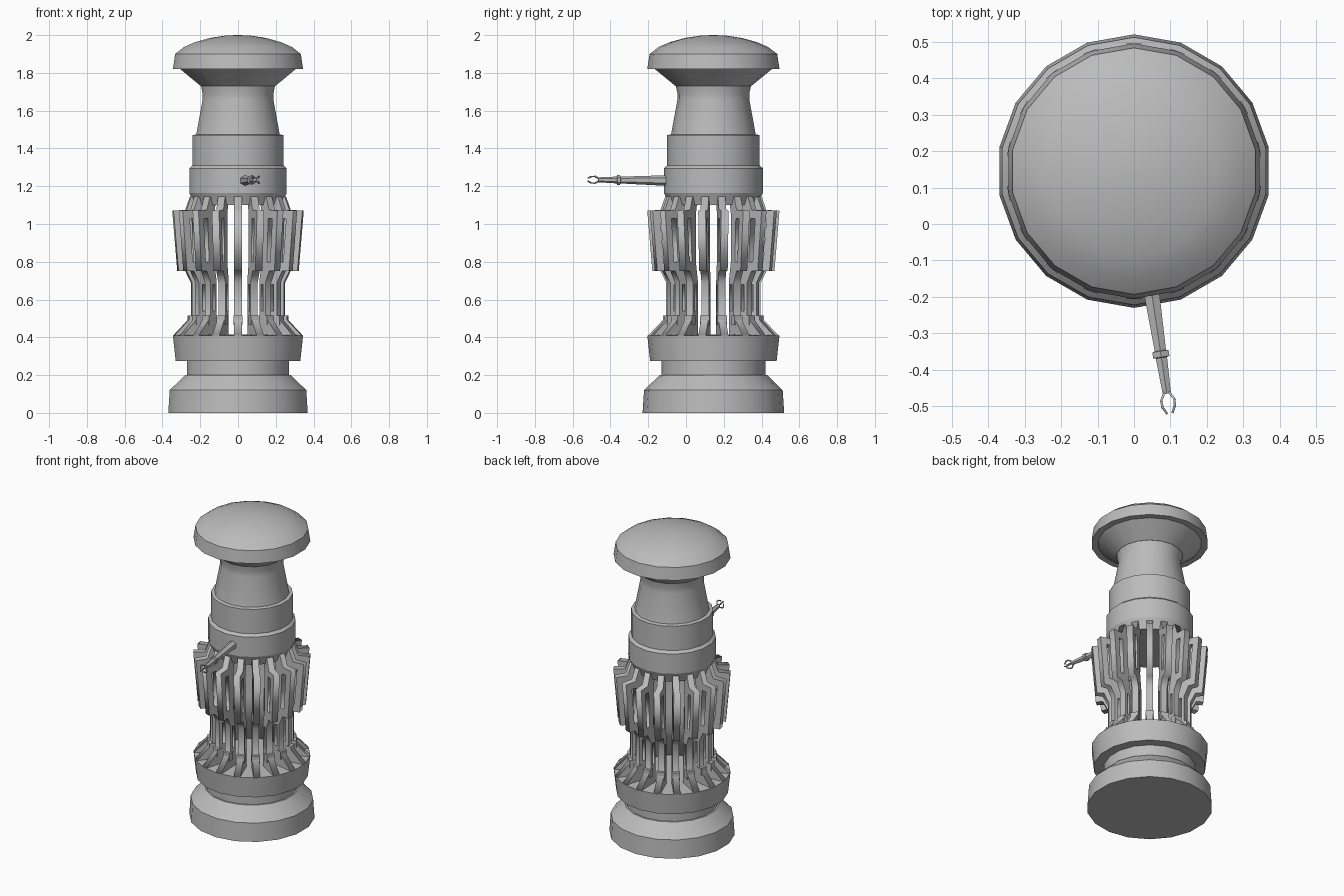
import bpy, bmesh, math
from mathutils import Vector, Matrix

cube = bpy.data.objects.get("Cube")
if cube:
    bpy.data.objects.remove(cube)

SIDES = 18
CENTRE = Vector((0, 0.145, 0))
grey = bpy.data.materials.new("plain grey")
grey.use_nodes = True
grey.diffuse_color = (0.5, 0.5, 0.5, 1)
grey.node_tree.nodes["Principled BSDF"].inputs["Base Color"].default_value = (0.5, 0.5, 0.5, 1)


def finish(name, bm, smooth=False):
    """Turn a bmesh into a named object."""
    bmesh.ops.recalc_face_normals(bm, faces=bm.faces)
    mesh = bpy.data.meshes.new(name)
    bm.to_mesh(mesh)
    bm.free()
    mesh.materials.append(grey)
    ob = bpy.data.objects.new(name, mesh)
    bpy.context.collection.objects.link(ob)
    if smooth:
        bpy.ops.object.select_all(action='DESELECT')
        ob.select_set(True)
        bpy.context.view_layer.objects.active = ob
        bpy.ops.object.shade_smooth_by_angle(angle=math.radians(25))
    return ob


def lathe(bm, profile, sides, matrix):
    """Spin (radius, height) points round the local z axis and close both ends."""
    rings = []
    for r, h in profile:
        rings.append([bm.verts.new(matrix @ Vector((r * math.sin(a), -r * math.cos(a), h)))
                      for a in (math.tau * i / sides for i in range(sides))])
    for lo, hi in zip(rings, rings[1:]):
        for i in range(sides):
            j = (i + 1) % sides
            bm.faces.new((lo[i], lo[j], hi[j], hi[i]))
    bm.faces.new(rings[0][::-1])
    bm.faces.new(rings[-1])


def turned(name, profile):
    bm = bmesh.new()
    lathe(bm, profile, SIDES, Matrix.Translation(CENTRE))
    return finish(name, bm, smooth=True)


# Turned body parts
turned("base_foot", [(.375, 0), (.367, .12), (.285, .2)])
turned("base_waist", [(.275, .19), (.275, .28)])
turned("base_rim", [(.335, .275), (.35, .41), (.25, .415)])
turned("lower_collar", [(.235, 1.1), (.25, 1.14), (.262, 1.165), (.262, 1.295), (.245, 1.31)])
turned("upper_collar", [(.245, 1.3), (.245, 1.47), (.225, 1.475)])
turned("neck", [(.225, 1.47), (.19, 1.66), (.19, 1.69), (.2, 1.735)])
turned("cap", [(.2, 1.73), (.31, 1.82), (.35, 1.82), (.338, 1.9), (.29, 1.937),
               (.23, 1.963), (.15, 1.985), (.07, 1.997), (.01, 2.0)])


# Cooling fins: a flat outline with two windows, extruded and repeated
def fin_mesh(loops, thickness):
    cu = bpy.data.curves.new("fin_outline", 'CURVE')
    cu.dimensions = '2D'
    cu.fill_mode = 'BOTH'
    cu.extrude = thickness / 2
    for pts in loops:
        sp = cu.splines.new('POLY')
        sp.points.add(len(pts) - 1)
        for p, (r, z) in zip(sp.points, pts):
            p.co = (r, z, 0, 1)
        sp.use_cyclic_u = True
    ob = bpy.data.objects.new("fin_outline", cu)
    bpy.context.collection.objects.link(ob)
    bpy.context.view_layer.update()
    mesh = bpy.data.meshes.new_from_object(ob.evaluated_get(bpy.context.evaluated_depsgraph_get()))
    bpy.data.objects.remove(ob)
    return mesh


outline = [(.2, .41), (.345, .41), (.25, .51), (.25, .69), (.28, .75), (.323, .75),
           (.35, 1.07), (.28, 1.075), (.255, 1.145), (.2, 1.145), (.22, 1.05),
           (.22, .8), (.2, .7)]
upper_window = [(.262, .8), (.288, .8), (.306, 1.03), (.272, 1.03)]
lower_window = [(.212, .54), (.23, .54), (.23, .68), (.212, .68)]
source = fin_mesh([outline, upper_window, lower_window], .04)

fins, blocks = bmesh.new(), bmesh.new()
upright = Matrix.Rotation(math.pi / 2, 4, 'X')
for i in range(SIDES):
    turn = Matrix.Translation(CENTRE) @ Matrix.Rotation(math.tau * i / SIDES - math.pi / 2, 4, 'Z')
    copy = source.copy()
    copy.transform(turn @ upright)
    fins.from_mesh(copy)
    bpy.data.meshes.remove(copy)
    # small clamp at the foot of each fin
    place = turn @ Matrix.Translation((.25, 0, .49)) @ Matrix.Diagonal((.035, .05, .05, 1))
    bmesh.ops.create_cube(blocks, size=1, matrix=place)
bmesh.ops.remove_doubles(fins, verts=fins.verts, dist=.0001)
finish("cooling_fins", fins)
finish("fin_clamps", blocks)

# Slim arm with a joint ring, ending in a claw
start, wrist = Vector((.035, -.1, 1.23)), Vector((.09, -.465, 1.234))
aim = (wrist - start).to_track_quat('Z', 'Y').to_matrix().to_4x4()
frame = Matrix.Translation(start) @ aim
length = (wrist - start).length

bm = bmesh.new()
lathe(bm, [(.028, 0), (.018, .25), (.026, .252), (.026, .268), (.018, .27), (.013, length)], 6, frame)
finish("arm", bm)

bm = bmesh.new()
path = [(.008, -.005), (.026, .018), (.024, .036), (.012, .053)]
for k in range(4):
    spin = frame @ Matrix.Translation((0, 0, length)) @ Matrix.Rotation(math.tau * (k + .5) / 4, 4, 'Z')
    for (r0, h0), (r1, h1) in zip(path, path[1:]):
        a, b = spin @ Vector((r0, 0, h0)), spin @ Vector((r1, 0, h1))
        rot = (b - a).to_track_quat('Z', 'Y').to_matrix().to_4x4()
        size = Matrix.Diagonal((.006, .006, (b - a).length + .003, 1))
        bmesh.ops.create_cube(bm, size=1, matrix=Matrix.Translation((a + b) / 2) @ rot @ size)
finish("claw", bm)
